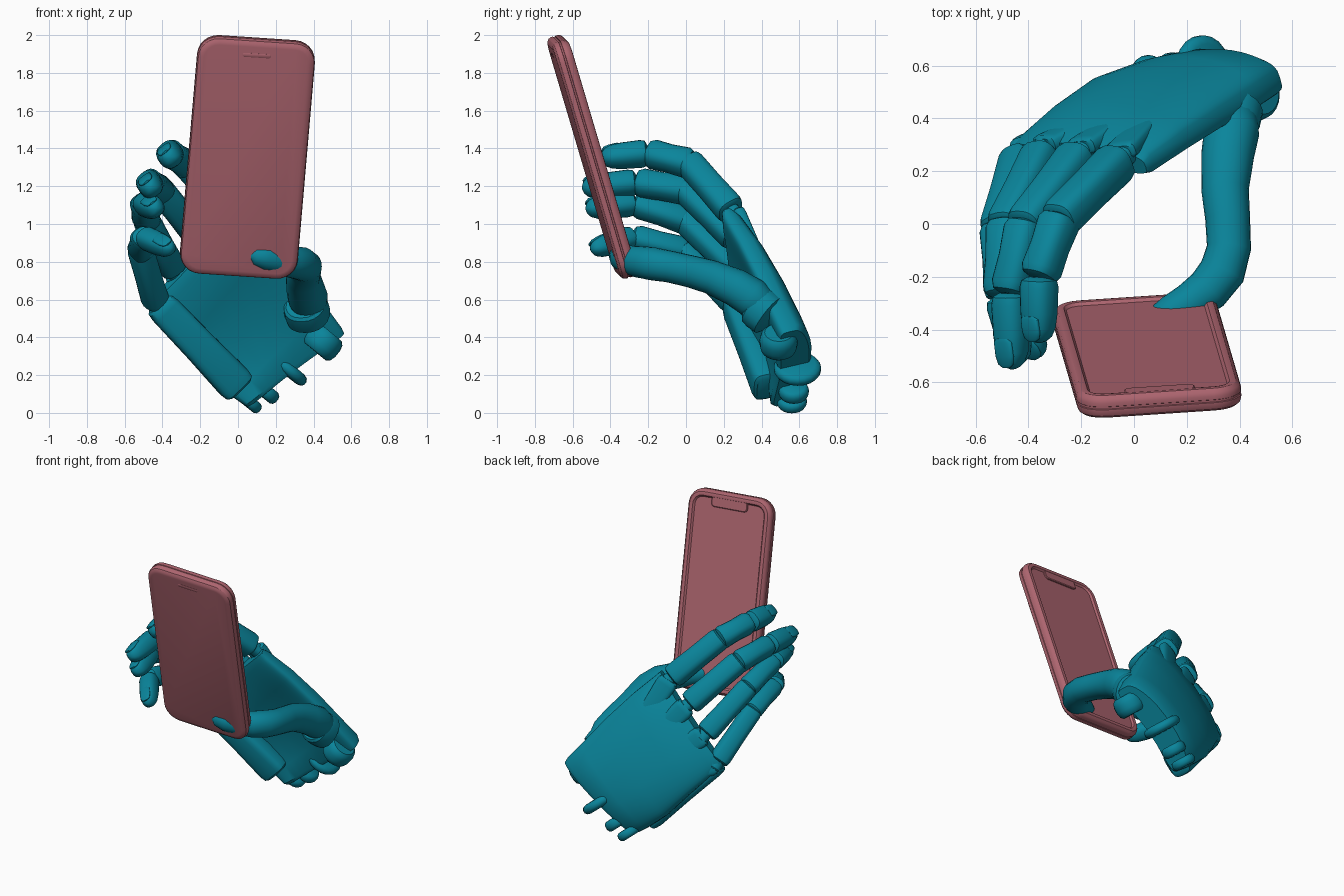
import bpy, bmesh
from math import sin, cos, pi, radians
from mathutils import Vector as V

if "Cube" in bpy.data.objects:
    bpy.data.objects.remove(bpy.data.objects["Cube"])


def material(name, rgb):
    m = bpy.data.materials.new(name)
    m.diffuse_color = (*rgb, 1)
    m.use_nodes = True
    m.node_tree.nodes["Principled BSDF"].inputs["Base Color"].default_value = m.diffuse_color
    return m


TEAL = material("teal", (0.003, 0.235, 0.33))
ROSE = material("rose", (0.42, 0.13, 0.16))


def loft(name, rings, mat, angle=38):
    """Skin closed rings of equal length and cap both ends."""
    bm = bmesh.new()
    vs = [[bm.verts.new(p) for p in r] for r in rings]
    n = len(vs[0])
    for a, b in zip(vs, vs[1:]):
        for i in range(n):
            j = (i + 1) % n
            bm.faces.new((a[i], a[j], b[j], b[i]))
    bm.faces.new(vs[0][::-1])
    bm.faces.new(vs[-1])
    bmesh.ops.recalc_face_normals(bm, faces=bm.faces)
    me = bpy.data.meshes.new(name)
    bm.to_mesh(me)
    bm.free()
    me.materials.append(mat)
    ob = bpy.data.objects.new(name, me)
    bpy.context.collection.objects.link(ob)
    bpy.ops.object.select_all(action='DESELECT')
    ob.select_set(True)
    bpy.context.view_layer.objects.active = ob
    bpy.ops.object.shade_smooth_by_angle(angle=radians(angle))
    return ob


def power(v, p):
    return (1 if v >= 0 else -1) * abs(v) ** p


def tube(name, stations, up, p=0.8, n=20, mat=TEAL):
    """Stations are (centre, half width, half height along up)."""
    rings = []
    last = len(stations) - 1
    for k, (c, w, h) in enumerate(stations):
        t = (V(stations[min(k + 1, last)][0]) - V(stations[max(k - 1, 0)][0])).normalized()
        side = t.cross(V(up)).normalized()
        top = side.cross(t)
        rings.append([V(c) + side * w * power(cos(2 * pi * i / n), p)
                      + top * h * power(sin(2 * pi * i / n), p) for i in range(n)])
    return loft(name, rings, mat)


def bone(name, a, b, ra, rb, up, shape, flat=1.0, p=0.8):
    a, b = V(a), V(b)
    st = []
    for t, s in shape:
        r = (ra + (rb - ra) * t) * s
        st.append((a.lerp(b, t), r, r * flat))
    return tube(name, st, up, p)


LINK = [(0, .5), (.04, .85), (.12, 1), (.5, .94), (.86, 1), (.96, .85), (1, .5)]
SLEEVE = [(0, .75), (.02, .93), (.08, 1), (.5, .97), (.92, 1), (.98, .93), (1, .75)]
TIP = [(0, .55), (.05, .9), (.15, 1), (.55, 1), (.78, .92), (.91, .72), (.97, .45), (1, .15)]

# ---------- phone: nested rounded rectangles with a recessed screen ----------
RIGHT = V((.6, .04, -.04)).normalized()
BACK = V((.1, -.37, 1.25)).cross(RIGHT).normalized()
UP = RIGHT.cross(BACK)
PHONE = V((.05, -.5, 1.355))


def slab(name, cx, cz, w, h, r, layers):
    """Layers are (inset, depth) along the phone's thickness."""
    rings = []
    for ins, d in layers:
        ring = []
        rr = max(r - ins, .004)
        for q, (sx, sz) in enumerate([(1, 1), (-1, 1), (-1, -1), (1, -1)]):
            for k in range(7):
                a = pi / 2 * (q + k / 6)
                x = cx + sx * (w / 2 - ins - rr) + rr * cos(a)
                z = cz + sz * (h / 2 - ins - rr) + rr * sin(a)
                ring.append(PHONE + RIGHT * x + UP * z + BACK * d)
        rings.append(ring)
    return loft(name, rings, ROSE, 30)


slab("phone_body", 0, 0, .625, 1.31, .11,
     [(.035, -.045), (.018, -.042), (.005, -.032), (0, -.018), (0, -.006), (.004, -.004), (.004, .004),
      (0, .006), (0, .02), (.005, .034), (.018, .046), (.03, .048), (.042, .046), (.052, .034)])
slab("screen_notch", 0, .585, .27, .07, .025, [(0, .03), (0, .041), (.005, .045)])
slab("front_slot", 0, .575, .15, .022, .011, [(0, -.04), (0, -.046), (.004, -.048)])

# ---------- palm: lofted between the little-finger edge and the index edge ----------
N = V((.28, -.93, -.23)).normalized()       # palm-facing direction
sections = [  # little-finger side, index side, half thickness, arch of the back
    ((-.48, .255, .56), (.045, .215, 1.08), .045, .03),
    ((-.44, .28, .52), (.07, .235, 1.05), .07, .035),
    ((-.31, .385, .37), (.19, .32, .92), .08, .045),
    ((-.18, .47, .21), (.33, .41, .75), .085, .055),
    ((-.05, .495, .10), (.46, .49, .57), .095, .06),
    ((.02, .50, .05), (.54, .545, .46), .095, .055),
    ((.04, .51, .04), (.555, .55, .43), .08, .05),
]
rings = []
for p, q, h, arch in sections:
    p, q = V(p), V(q)
    ring = []
    for i in range(40):
        a = 2 * pi * i / 40
        u, v = power(cos(a), .6), power(sin(a), .5)
        ring.append((p + q) / 2 + (q - p) / 2 * u + N * (h * v - arch * (1 - u * u)))
    rings.append(ring)
loft("palm", rings, TEAL)

# outer edge plate of the palm
bone("palm_edge_plate", (.01, .43, .13), (-.42, .25, .58), .1, .085, N, SLEEVE, .75, .55)

# ---------- fingers: knuckle, middle joint, end joint, tip, radius ----------
fingers = {
    "index": ((-.05, .25, 1.06), (-.28, .02, 1.32), (-.36, -.2, 1.375), (-.36, -.45, 1.35), .074),
    "middle": ((-.2, .27, .92), (-.41, .0, 1.18), (-.47, -.26, 1.22), (-.46, -.55, 1.19), .073),
    "ring": ((-.34, .28, .75), (-.485, .0, 1.02), (-.5, -.27, 1.11), (-.43, -.53, 1.08), .07),
    "little": ((-.43, .27, .57), (-.515, -.01, .86), (-.5, -.28, .93), (-.35, -.5, .865), .065),
}
wrist = V((.3, .53, .27))
for name, (k, m, e, t, r) in fingers.items():
    k, m, e, t = V(k), V(m), V(e), V(t)
    dorsal = (m - k).normalized() - (t - e).normalized()
    back = (m - k).normalized()
    # low ridge on the back of the hand that ends at the knuckle hinge
    bone(name + "_hand_ridge", k.lerp(wrist, .5) - N * .06, k - N * .02, .06, .07, N, SLEEVE, .5, .6)
    bone(name + "_hinge", k - back * .05, k + back * .07, .045, .045, dorsal, LINK)
    bone(name + "_lower_link", k + back * .015, m + back * .015, r * 1.06, r, dorsal, SLEEVE, 1, .7)
    bone(name + "_middle_link", m - (e - m) * .06, e + (e - m) * .03, r, r * .96, dorsal, LINK, 1.05, .75)
    bone(name + "_tip", e, t, r * .95, r * .84, dorsal, TIP, 1, .8)
    # nail lying on the outer side of the tip
    d = (t - e).normalized()
    out = (dorsal - d * dorsal.dot(d)).normalized()
    a = e.lerp(t, .58) + out * r * .78
    b = e.lerp(t, .97) + out * r * .55
    bone(name + "_nail", a, b, r * .6, r * .55, out,
         [(0, .6), (.12, .95), (.6, 1), (.88, .85), (1, .4)], .3)

# ---------- thumb ----------
thumb = [((.385, .44, .53), .05), ((.38, .41, .56), .09), ((.37, .35, .61), .105),
         ((.355, .26, .665), .1), ((.345, .13, .72), .09), ((.355, .02, .75), .085),
         ((.36, -.09, .775), .084), ((.335, -.18, .79), .088), ((.28, -.25, .80), .084),
         ((.21, -.3, .81), .076), ((.14, -.34, .825), .07), ((.085, -.36, .835), .05),
         ((.055, -.37, .84), .015)]
tube("thumb", [(c, r, r) for c, r in thumb], (0, 0, 1), .95, 24)
bone("thumb_socket", (.38, .46, .5), (.35, .36, .58), .125, .115, (0, 0, 1),
     [(0, .6), (.2, .95), (.6, 1), (.9, .97), (1, .85)], 1, .9)

# ---------- wrist joint discs, thin across the wrist ----------
ACROSS = V((.63, .02, .77)).normalized()
for name, c, r, h in [("wrist_disc_large", (.26, .59, .235), .125, .032),
                      ("wrist_disc_middle", (.145, .57, .115), .08, .035),
                      ("wrist_disc_small", (.055, .56, .062), .08, .03),
                      ("wrist_side_drum", (.45, .49, .375), .1, .065)]:
    bone(name, V(c) - ACROSS * h, V(c) + ACROSS * h, r, r, (0, 1, 0),
         [(0, .75), (.12, .92), (.35, 1), (.65, 1), (.88, .92), (1, .75)], 1, 1)
